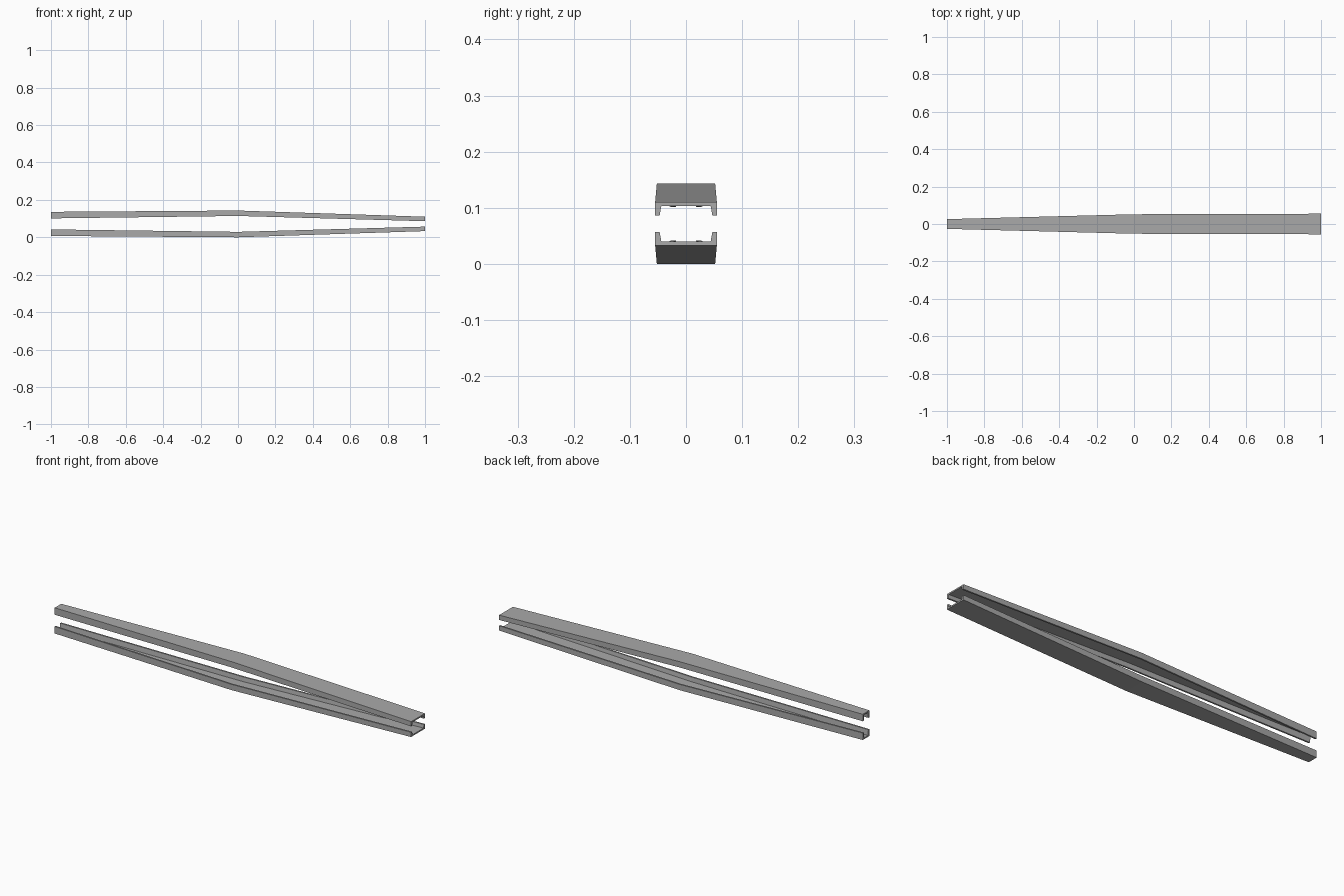
import bpy, bmesh

MID = 0.0715      # height of the plane between the two channels
WEB = 0.007       # web thickness
LIP = 0.008       # flange thickness at the lip
ROOT = 0.011      # flange thickness at the web

# stations along the beam: x, half width, outer height, flange depth
STATIONS = [
    (-1.0, 0.026, 0.136, 0.035),
    (0.0, 0.052, 0.143, 0.029),
    (1.0, 0.055, 0.110, 0.024),
]

cube = bpy.data.objects.get("Cube")
if cube:
    bpy.data.objects.remove(cube, do_unlink=True)

steel = bpy.data.materials.new("grey steel")
steel.use_nodes = True
grey = (0.4, 0.4, 0.4, 1.0)
steel.diffuse_color = grey
steel.node_tree.nodes["Principled BSDF"].inputs["Base Color"].default_value = grey


def channel_section(x, half, top, depth):
    """U-shaped outline, open towards the middle plane."""
    right = [(half - ROOT, top - WEB), (half - LIP, top - depth),
             (half, top - depth), (half, top)]
    left = [(-y, z) for y, z in reversed(right)]
    return [(x, y, z) for y, z in right + left]


def make_channel(name, flip):
    """Loft the outline through the stations, mirrored in height if flipped."""
    bm = bmesh.new()
    rings = []
    for station in STATIONS:
        ring = []
        for x, y, z in channel_section(*station):
            ring.append(bm.verts.new((x, y, 2 * MID - z if flip else z)))
        rings.append(ring)
    for a, b in zip(rings, rings[1:]):
        for i in range(len(a)):
            j = (i + 1) % len(a)
            bm.faces.new((a[i], a[j], b[j], b[i]))
    # end caps: web strip and two flanges
    for ring in (rings[0], rings[-1]):
        for ids in ((0, 1, 2, 3), (4, 5, 6, 7), (0, 3, 4, 7)):
            bm.faces.new([ring[i] for i in ids])
    bmesh.ops.recalc_face_normals(bm, faces=bm.faces)
    mesh = bpy.data.meshes.new(name)
    bm.to_mesh(mesh)
    bm.free()
    mesh.materials.append(steel)
    obj = bpy.data.objects.new(name, mesh)
    bpy.context.collection.objects.link(obj)
    return obj


# the pair of facing channels
make_channel("upper_channel", False)
make_channel("lower_channel", True)
